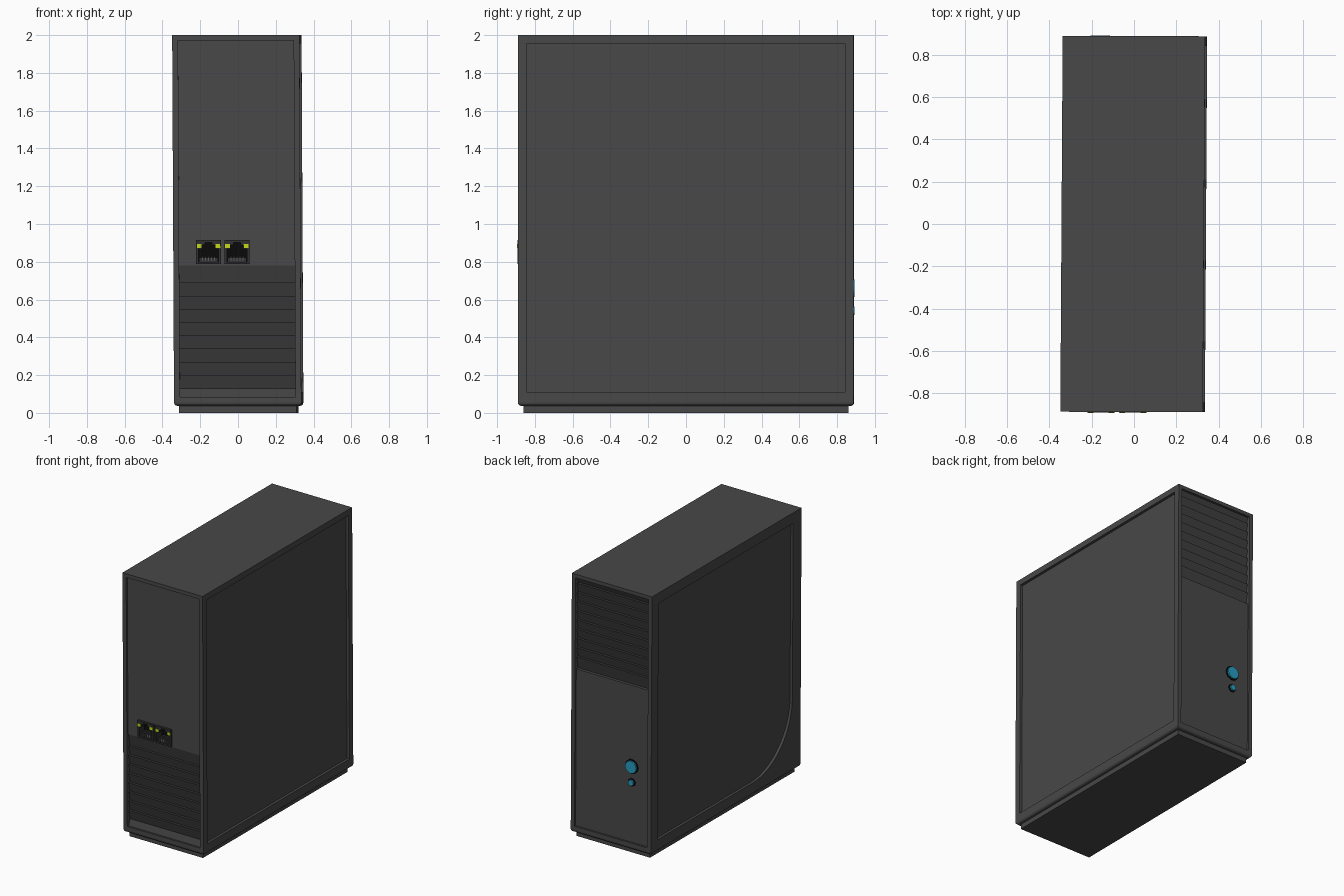
import bpy, bmesh, math
from mathutils import Matrix, Vector

if "Cube" in bpy.data.objects:
    bpy.data.objects.remove(bpy.data.objects["Cube"])

W, D = 0.337, 0.889          # half width, half depth
PX, Z0, Z1 = 0.306, 0.085, 1.972   # end panel half width, bottom and top
parts = []


def material(name, rgb):
    m = bpy.data.materials.new(name)
    m.diffuse_color = (*rgb, 1)
    m.use_nodes = True
    m.node_tree.nodes["Principled BSDF"].inputs["Base Color"].default_value = m.diffuse_color
    return m


CASE = material("case_grey", (0.065, 0.065, 0.065))
SLAT = material("slat_grey", (0.05, 0.05, 0.05))
PORT = material("port_grey", (0.03, 0.03, 0.03))
BLACK = material("black", (0.003, 0.003, 0.003))
PIN = material("pin_grey", (0.1, 0.1, 0.1))
LED = material("led_green", (0.55, 0.7, 0.01))
BLUE = material("button_blue", (0.02, 0.33, 0.53))


def prism(name, pts, vec, mat=None):
    """Extrude a closed outline of 3D points along vec."""
    bm = bmesh.new()
    f = bm.faces.new([bm.verts.new(p) for p in pts])
    r = bmesh.ops.extrude_face_region(bm, geom=[f])
    bmesh.ops.translate(bm, vec=vec, verts=[v for v in r["geom"] if isinstance(v, bmesh.types.BMVert)])
    bmesh.ops.recalc_face_normals(bm, faces=bm.faces)
    me = bpy.data.meshes.new(name)
    bm.to_mesh(me)
    bm.free()
    ob = bpy.data.objects.new(name, me)
    bpy.context.collection.objects.link(ob)
    if mat:
        me.materials.append(mat)
        parts.append(ob)
    return ob


def box(name, x, y, z, mat=None):
    pts = [(x[0], y[0], z[0]), (x[1], y[0], z[0]), (x[1], y[1], z[0]), (x[0], y[1], z[0])]
    return prism(name, pts, (0, 0, z[1] - z[0]), mat)


def cut(ob, cutter):
    m = ob.modifiers.new("cut", 'BOOLEAN')
    m.operation, m.solver, m.object = 'DIFFERENCE', 'EXACT', cutter
    bpy.context.view_layer.objects.active = ob
    bpy.ops.object.modifier_apply(modifier=m.name)
    bpy.data.objects.remove(cutter)


def disc(name, x, z, r, y0, y1, mat):
    pts = [(x + r * math.cos(a), y0, z + r * math.sin(a))
           for a in (i * math.tau / 32 for i in range(32))]
    ob = prism(name, pts, (0, y1 - y0, 0), mat)
    bpy.ops.object.select_all(action='DESELECT')
    ob.select_set(True)
    bpy.context.view_layer.objects.active = ob
    bpy.ops.object.shade_smooth_by_angle()


# Plinth and main case with a rounded lower edge
box("base", (-0.31, 0.31), (-0.86, 0.86), (0, 0.05), CASE)
case = box("case", (-W, W), (-D, D), (0.037, 2.0), CASE)
bm = bmesh.new()
bm.from_mesh(case.data)
low = [e for e in bm.edges if all(v.co.z < 0.1 for v in e.verts)]
bmesh.ops.bevel(bm, geom=low, offset=0.018, segments=3, profile=0.5, affect='EDGES')
bm.to_mesh(case.data)
bm.free()

# Recessed end panels and slat pockets
for s in (-1, 1):
    zs = (Z0, 0.78) if s < 0 else (1.275, Z1)
    for depth, z in ((0.014, (Z0, Z1)), (0.09, zs)):
        ys = sorted((s * (D - depth), s * (D + 0.1)))
        cut(case, box("cutter", (-PX, PX), ys, z))

# Recessed right side panel
cut(case, box("cutter", (W - 0.02, W + 0.1), (-0.843, 0.843), (0.11, 1.955)))

# Recessed left side panel with one large rounded lower corner
R, yf, yb, zb, zt = 0.47, -0.79, 0.81, 0.125, 1.92
outline = [(yb, zb), (yb, zt), (yf, zt)]
for i in range(17):
    a = math.pi + i / 16 * math.pi / 2
    outline.append((yf + R + R * math.cos(a), zb + R + R * math.sin(a)))
cut(case, prism("cutter", [(-W - 0.1, y, z) for y, z in outline], (0.12, 0, 0)))


# Louvred slats: each face leans inward towards its lower edge
def louvres(name, side, levels, lip=None):
    prof = [(0.1, levels[0])]
    for a, b in zip(levels, levels[1:]):
        prof += [(0.018, a), (0.036, b)]
    if lip is not None:
        prof.append((0.014, lip))
    prof.append((0.1, prof[-1][1]))
    prism(name, [(-PX, side * (D - d), z) for d, z in prof], (2 * PX, 0, 0), SLAT)


louvres("front_slats", -1, [0.78] + [0.69 - 0.07 * i for i in range(9)], Z0)
louvres("back_slats", 1, [Z1] + [1.925 - 0.07 * i for i in range(9)] + [1.275])

# Pair of network sockets on the front
cut(case, box("cutter", (-0.216, 0.066), (-1, -0.80), (0.787, 0.914)))
box("socket_divider", (-0.084, -0.066), (-D + 0.014, -0.79), (0.787, 0.914), CASE)
F = -D - 0.003
for i, cx in enumerate((-0.15, 0.0)):
    n = f"socket_{i + 1}"
    shell = box(n, (cx - 0.066, cx + 0.066), (F, -0.795), (0.787, 0.914), PORT)
    half = [(0.053, 0.80), (0.053, 0.868), (0.034, 0.868), (0.034, 0.888), (0.018, 0.888), (0.018, 0.903)]
    hole = half + [(-x, z) for x, z in reversed(half)]
    cut(shell, prism("cutter", [(cx + x, F - 0.05, z) for x, z in hole], (0, 0.12, 0)))
    prism(n + "_inside", [(cx + x, F + 0.065, z) for x, z in hole], (0, 0.01, 0), BLACK)
    for s in (-1, 1):
        xs = sorted((cx + s * 0.036, cx + s * 0.062))
        box(n + "_led", xs, (F - 0.002, F + 0.01), (0.872, 0.894), LED)
    box(n + "_tongue", (cx - 0.05, cx + 0.05), (F + 0.01, F + 0.065), (0.80, 0.822), PORT)
    for k in range(5):
        px = cx + (k - 2) * 0.016
        box(n + "_pin", (px - 0.003, px + 0.003), (F + 0.006, F + 0.065), (0.803, 0.83), PIN)

# Power and reset buttons on the back
for name, z, r in (("power_button", 0.66, 0.046), ("reset_button", 0.54, 0.022)):
    disc(name + "_ring", -0.165, z, r + 0.008, D - 0.03, D - 0.008, BLACK)
    disc(name, -0.165, z, r, D - 0.03, D + 0.003, BLUE)

# The whole tower sits very slightly askew
skew = Matrix(((1, 0.0062, -0.005, 0.004), (-0.003, 1, 0, 0), (0, 0, 1, 0), (0, 0, 0, 1)))
for ob in parts:
    ob.data.transform(skew)
